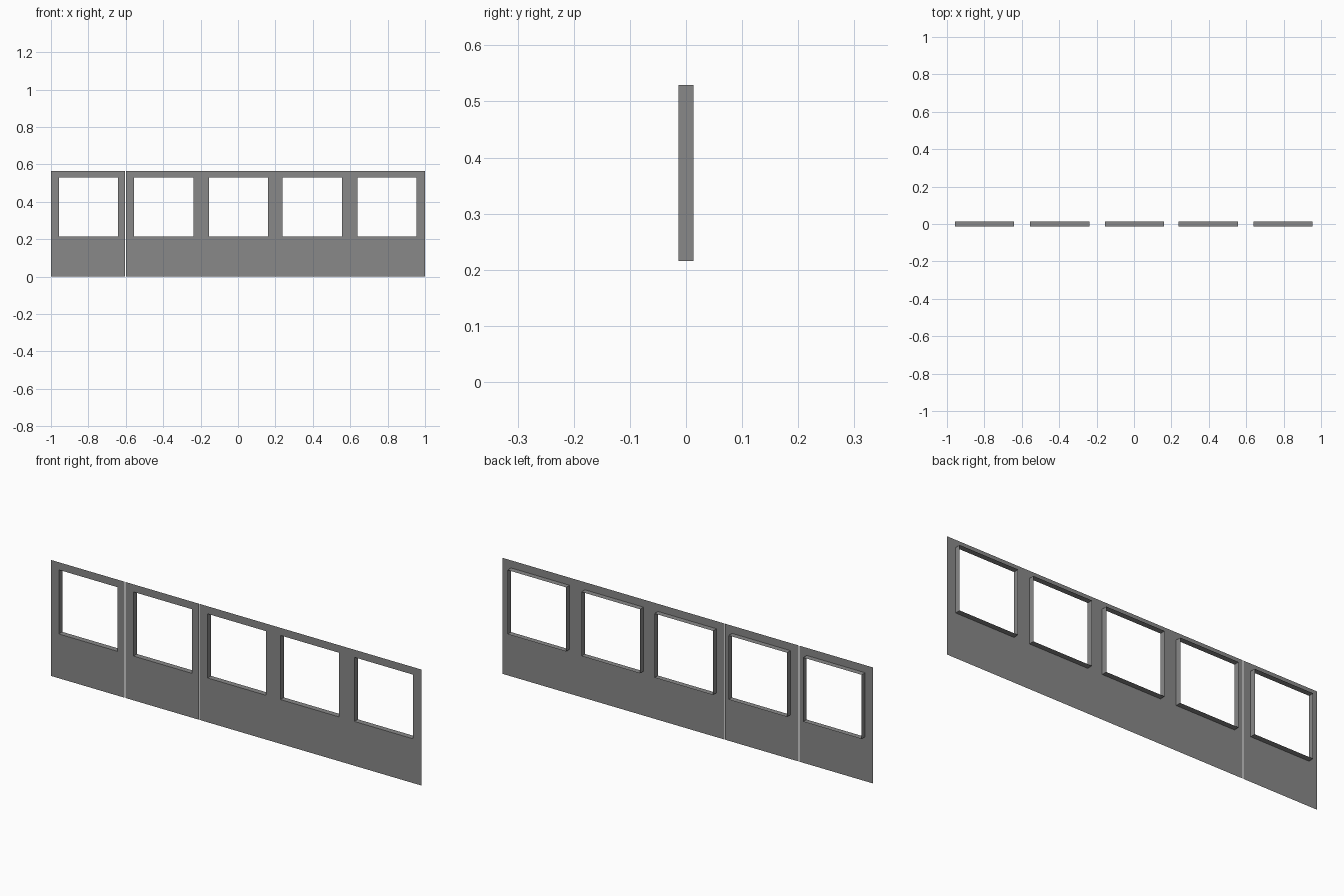
import bpy
import bmesh

cube = bpy.data.objects.get("Cube")
if cube:
    bpy.data.objects.remove(cube, do_unlink=True)

# Plain grey paint
grey = bpy.data.materials.new("grey")
grey.use_nodes = True
colour = (0.25, 0.25, 0.25, 1)
grey.diffuse_color = colour
grey.node_tree.nodes["Principled BSDF"].inputs["Base Color"].default_value = colour

HEIGHT = 0.566
FRONT, BACK = -0.0135, 0.0135
SILL, LINTEL = 0.216, 0.529
HALF_WINDOW = 0.158


def wall_panel(name, left, right, centre):
    """Thin sheet around a window, with a thin lining running to the back."""
    bm = bmesh.new()

    def ring(x0, x1, z0, z1, y):
        corners = ((x0, z0), (x1, z0), (x1, z1), (x0, z1))
        return [bm.verts.new((x, y, z)) for x, z in corners]

    window = (centre - HALF_WINDOW, centre + HALF_WINDOW, SILL, LINTEL)
    outer = ring(left, right, 0, HEIGHT, FRONT)
    hole = ring(*window, FRONT)
    lining = ring(*window, BACK)
    for a, b in ((outer, hole), (hole, lining)):
        for i in range(4):
            j = (i + 1) % 4
            bm.faces.new((a[i], a[j], b[j], b[i]))

    mesh = bpy.data.meshes.new(name)
    bm.to_mesh(mesh)
    bm.free()
    mesh.materials.append(grey)
    panel = bpy.data.objects.new(name, mesh)
    bpy.context.collection.objects.link(panel)


# Five panels side by side, with narrow joints at the first two seams
seams = [(-1, -0.603), (-0.598, -0.2005), (-0.1995, 0.2), (0.2, 0.6), (0.6, 1)]
centres = [-0.8, -0.397, 0.003, 0.397, 0.796]
for n, ((left, right), centre) in enumerate(zip(seams, centres), 1):
    wall_panel(f"window_panel_{n}", left, right, centre)
